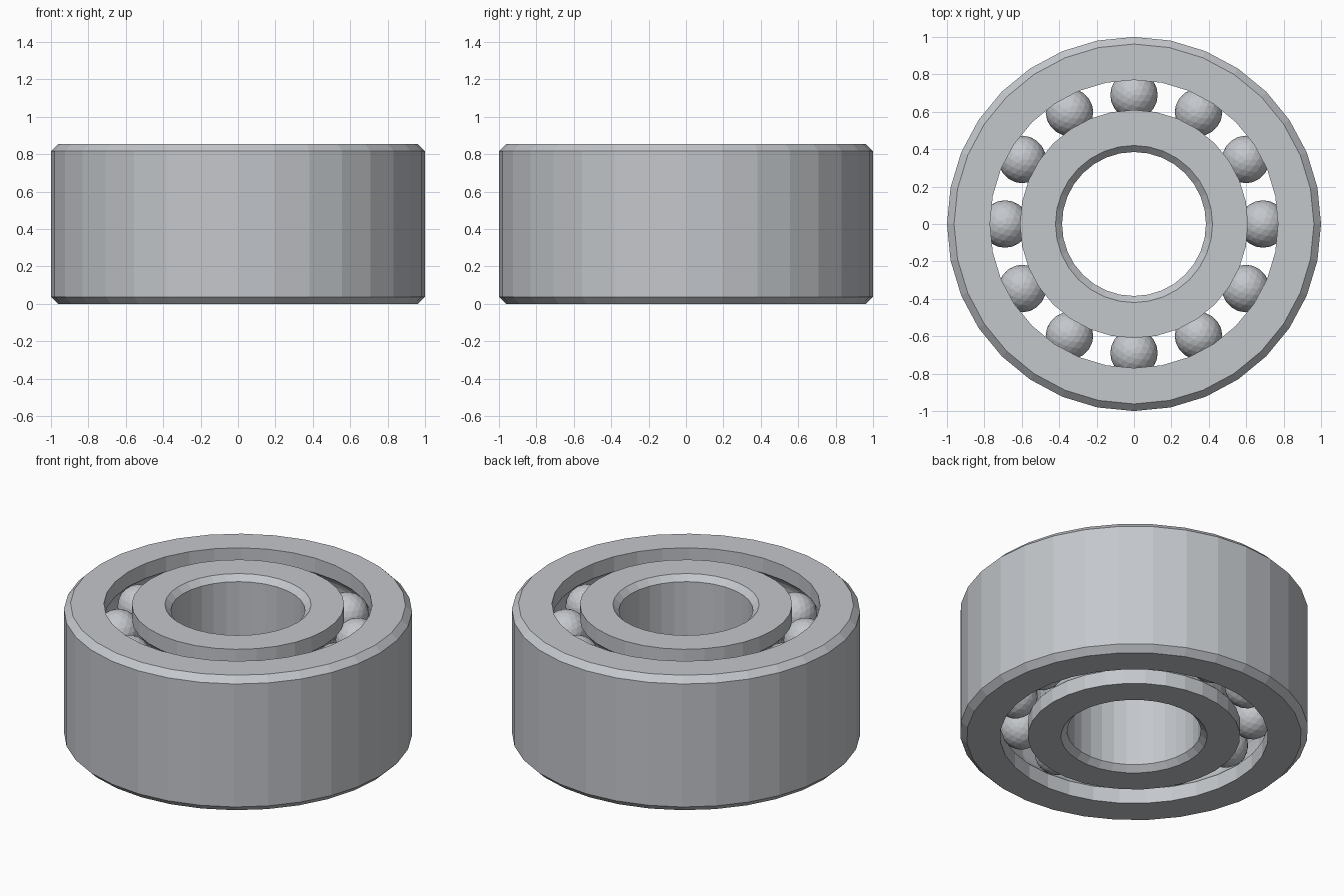
import bpy
import bmesh
from math import sin, cos, asin, pi

if "Cube" in bpy.data.objects:
    bpy.data.objects.remove(bpy.data.objects["Cube"])

HEIGHT = 0.855
SIDES = 32
PITCH = 0.69          # radius of the ball circle
BALL = 0.127
GROOVE = 0.129
ROWS = (0.195, HEIGHT - 0.195)
BALLS_PER_ROW = 12

steel = bpy.data.materials.new("steel grey")
steel.use_nodes = True
colour = (0.55, 0.57, 0.60, 1)
steel.diffuse_color = colour
steel.node_tree.nodes["Principled BSDF"].inputs["Base Color"].default_value = colour


def add_object(name, bm):
    mesh = bpy.data.meshes.new(name)
    bm.to_mesh(mesh)
    bm.free()
    mesh.materials.append(steel)
    obj = bpy.data.objects.new(name, mesh)
    bpy.context.collection.objects.link(obj)
    return obj


def race_wall(radius, steps=8):
    """Wall profile from bottom to top with one ball groove per row."""
    side = 1 if radius > PITCH else -1
    half = asin((radius - PITCH) * side / GROOVE)
    points = [(radius, 0)]
    for z in ROWS:
        for i in range(steps + 1):
            a = half + (pi - 2 * half) * i / steps
            points.append((PITCH + side * GROOVE * sin(a), z - GROOVE * cos(a)))
    return points + [(radius, HEIGHT)]


def plain_wall(radius, chamfer_radius, chamfer):
    """Chamfered wall profile from top to bottom."""
    return [(chamfer_radius, HEIGHT), (radius, HEIGHT - chamfer),
            (radius, chamfer), (chamfer_radius, 0)]


def lathe(name, profile):
    bm = bmesh.new()
    loops = []
    for s in range(SIDES):
        a = 2 * pi * s / SIDES
        loops.append([bm.verts.new((r * cos(a), r * sin(a), z)) for r, z in profile])
    n = len(profile)
    for s in range(SIDES):
        here, there = loops[s], loops[(s + 1) % SIDES]
        for i in range(n):
            j = (i + 1) % n
            bm.faces.new((here[i], there[i], there[j], here[j]))
    bmesh.ops.recalc_face_normals(bm, faces=bm.faces)
    return add_object(name, bm)


# Rings
lathe("outer_ring", race_wall(0.77) + plain_wall(1.0, 0.962, 0.038))
lathe("inner_ring", race_wall(0.61) + plain_wall(0.385, 0.42, 0.035))

# Two rows of faceted balls sharing one mesh
bm = bmesh.new()
bmesh.ops.create_icosphere(bm, subdivisions=3, radius=BALL)
first = add_object("ball", bm)
ball_mesh = first.data
bpy.data.objects.remove(first)
for row, z in zip(("lower", "upper"), ROWS):
    for i in range(BALLS_PER_ROW):
        a = 2 * pi * i / BALLS_PER_ROW
        ball = bpy.data.objects.new(f"{row}_ball_{i + 1}", ball_mesh)
        ball.location = (PITCH * cos(a), PITCH * sin(a), z)
        bpy.context.collection.objects.link(ball)
